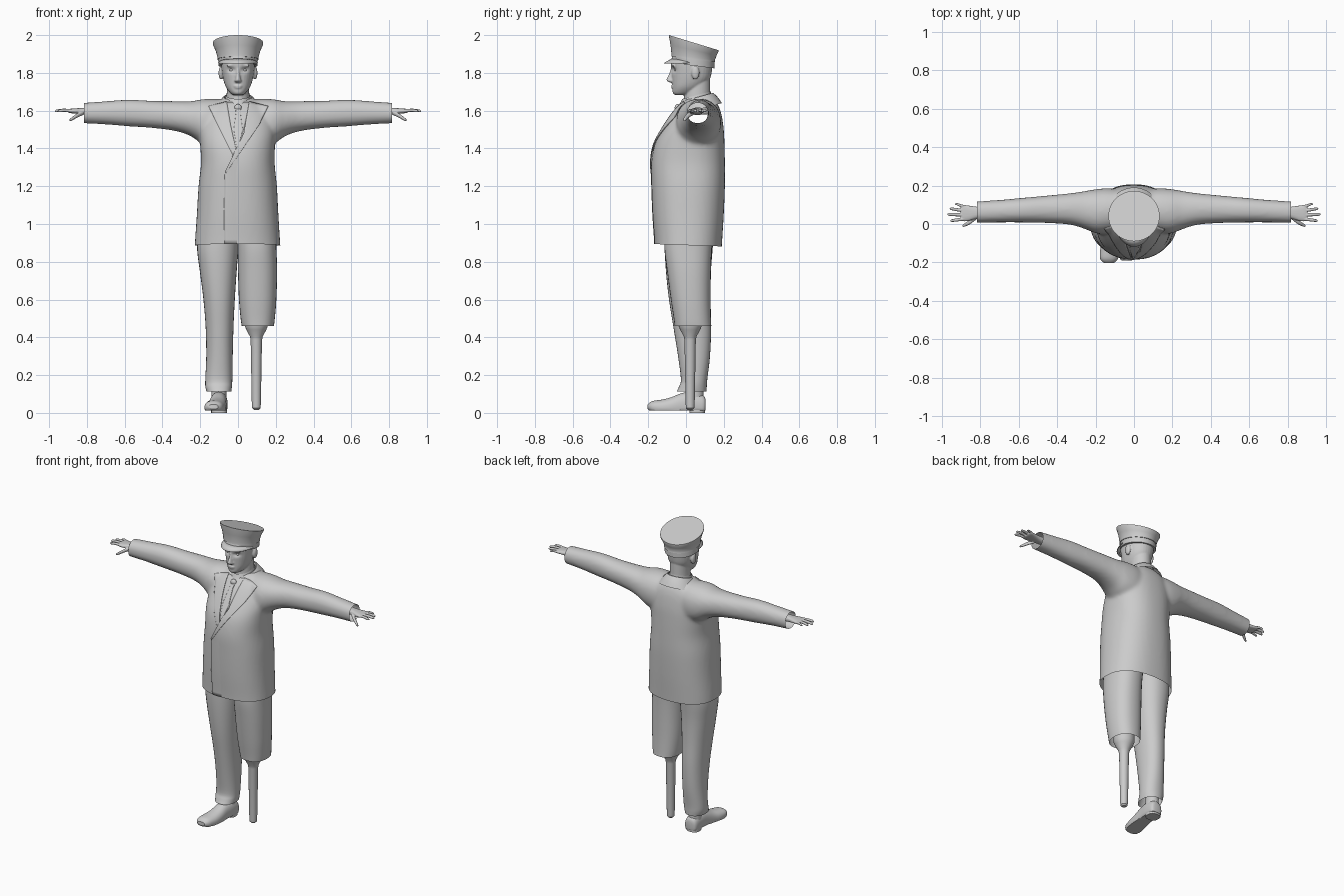
import bpy, bmesh, math
from mathutils import Vector
from mathutils.bvhtree import BVHTree


def finish(name, bm, angle=40):
    me = bpy.data.meshes.new(name)
    bm.to_mesh(me)
    bm.free()
    me.shade_smooth()
    me.set_sharp_from_angle(angle=math.radians(angle))
    ob = bpy.data.objects.new(name, me)
    bpy.context.collection.objects.link(ob)
    return ob


def catmull(p, steps):
    out = []
    for i in range(len(p) - 1):
        a, b, c, d = p[max(i - 1, 0)], p[i], p[i + 1], p[min(i + 2, len(p) - 1)]
        for k in range(steps):
            t = k / steps
            out.append([0.5 * (2 * w + (y - x) * t + (2 * x - 5 * w + 4 * y - z) * t * t
                               + (3 * w - x - 3 * y + z) * t ** 3)
                        for x, w, y, z in zip(a, b, c, d)])
    return out + [list(p[-1])]


def loft(name, axis, secs, n=2.0, seg=32, steps=4, caps=(1, 1), floor=None, tilted=False, sx=1):
    """Sections are (position, a_min, a_max, b_min, b_max[, tilt]) along an axis."""
    bm = bmesh.new()
    rings = []
    for s in catmull(secs, steps):
        tilt = s[5] if tilted else 0
        ring = []
        for i in range(seg):
            c, q = math.cos(2 * math.pi * i / seg), math.sin(2 * math.pi * i / seg)
            e = 2 / n
            a = (s[1] + s[2]) / 2 + (s[2] - s[1]) / 2 * math.copysign(abs(c) ** e, c)
            b = (s[3] + s[4]) / 2 + (s[4] - s[3]) / 2 * math.copysign(abs(q) ** e, q)
            t = s[0] + tilt * q
            x, y, z = {'x': (t, a, b), 'y': (a, t, b), 'z': (a, b, t)}[axis]
            ring.append(bm.verts.new((x * sx, y, z if floor is None else max(z, floor))))
        rings.append(ring)
    for r0, r1 in zip(rings, rings[1:]):
        for i in range(seg):
            j = (i + 1) % seg
            bm.faces.new((r0[i], r0[j], r1[j], r1[i]))
    for use, ring in zip(caps, (rings[0], rings[-1])):
        if use:
            bm.faces.new(ring)
    bmesh.ops.recalc_face_normals(bm, faces=bm.faces)
    return finish(name, bm)


def ball(name, c, r):
    bm = bmesh.new()
    bmesh.ops.create_uvsphere(bm, u_segments=20, v_segments=12, radius=1)
    for v in bm.verts:
        v.co = Vector(c) + Vector([v.co[k] * r[k] for k in range(3)])
    return finish(name, bm)


def fuse(name, parts, voxel, smooth):
    """Merge overlapping closed parts into one smooth skin; returns a bmesh."""
    bm = bmesh.new()
    for p in parts:
        bm.from_mesh(p.data)
        bpy.data.objects.remove(p)
    ob = finish(name, bm)
    m = ob.modifiers.new("skin", 'REMESH')
    m.mode, m.voxel_size = 'VOXEL', voxel
    m = ob.modifiers.new("soften", 'SMOOTH')
    m.factor, m.iterations = 0.5, smooth
    out = bmesh.new()
    out.from_object(ob, bpy.context.evaluated_depsgraph_get())
    bpy.data.objects.remove(ob)
    return out


# Jacket: torso and two sleeves fused, then cut open at hem and cuffs
torso = loft("torso", 'z', [
    (.85, -.23, .227, -.165, .188), (.92, -.227, .222, -.168, .192), (1.05, -.218, .214, -.177, .2),
    (1.2, -.209, .206, -.183, .206), (1.32, -.196, .194, -.184, .206), (1.42, -.2, .196, -.166, .204),
    (1.5, -.2, .2, -.126, .2), (1.58, -.18, .18, -.075, .188), (1.63, -.14, .14, -.035, .17),
    (1.665, -.08, .08, 0, .145)], n=2.35, seg=48)
sleeve = [(.02, -.02, .17, 1.42, 1.655), (.12, -.045, .185, 1.41, 1.662), (.19, -.05, .182, 1.425, 1.66),
          (.25, -.028, .172, 1.465, 1.65), (.33, -.004, .16, 1.492, 1.65), (.45, .005, .148, 1.508, 1.652),
          (.58, .008, .136, 1.517, 1.658), (.7, .008, .125, 1.527, 1.65), (.84, .006, .116, 1.534, 1.64)]
bm = fuse("jacket", [torso] + [loft("sleeve", 'x', sleeve, n=2.2, sx=s) for s in (1, -1)], .011, 8)
for co, no in (((0, 0, .888), (0, -.035, -1)), ((.815, 0, 0), (1, 0, 0)), ((-.815, 0, 0), (-1, 0, 0))):
    bmesh.ops.bisect_plane(bm, geom=bm.verts[:] + bm.edges[:] + bm.faces[:],
                           plane_co=co, plane_no=no, clear_outer=True)
tree = BVHTree.FromBMesh(bm)
finish("jacket", bm, 60)


def panel(name, left, right, off_l, off_r, rows=24, cols=10):
    """Cloth strip between two (x, z) lines, laid on the jacket front."""
    def at(line, t):
        u = t * (len(line) - 1)
        i = min(int(u), len(line) - 2)
        return Vector(line[i]).lerp(Vector(line[i + 1]), u - i)
    bm = bmesh.new()
    grid = []
    for r in range(rows + 1):
        row = []
        for c in range(cols + 1):
            k = c / cols
            p = at(left, r / rows).lerp(at(right, r / rows), k)
            hit = tree.ray_cast(Vector((p.x, -1, p.y)), Vector((0, 1, 0)))[0]
            y = hit.y if hit else .05
            row.append(bm.verts.new((p.x, y - off_l * (1 - k) - off_r * k, p.y)))
        grid.append(row)
    for a, b in zip(grid, grid[1:]):
        for c in range(cols):
            bm.faces.new((a[c], b[c], b[c + 1], a[c + 1]))
    ob = finish(name, bm)
    m = ob.modifiers.new("thickness", 'SOLIDIFY')
    m.thickness, m.offset = .004, -1


# Shirt front, tie, lapels and overlapping front edge
panel("shirt_front", [(-.07, 1.645), (-.01, 1.4)], [(.07, 1.645), (.0, 1.4)], .002, .002)
panel("tie", [(-.015, 1.625), (-.011, 1.59), (-.022, 1.5), (-.006, 1.4)],
      [(.017, 1.625), (.013, 1.59), (.024, 1.5), (.002, 1.4)], .006, .006)
ball("tie_knot", (0, -.045, 1.615), (.02, .015, .02))
panel("lapel_right", [(-.155, 1.625), (-.125, 1.56), (-.025, 1.36)], [(-.06, 1.65), (-.04, 1.53), (-.008, 1.38)], .006, .007)
panel("lapel_left", [(.06, 1.65), (.03, 1.48), (-.07, 1.275)], [(.16, 1.625), (.115, 1.53), (-.066, 1.265)], .01, .008)
panel("front_overlap", [(-.008, 1.39), (-.07, 1.27), (-.074, 1.08), (-.072, .894)],
      [(.03, 1.39), (.05, 1.27), (.06, 1.08), (.06, .894)], .006, -.006)

# Jacket collar and shirt collar
loft("jacket_collar", 'z', [(1.61, -.125, .125, -.03, .19, .03), (1.645, -.1, .1, -.025, .168, .026),
                            (1.672, -.076, .076, -.018, .142, .022), (1.66, -.068, .068, -.012, .134, .022)],
     caps=(0, 0), tilted=True)
loft("shirt_collar", 'z', [(1.62, -.074, .074, -.05, .135, .01), (1.66, -.068, .068, -.03, .134, .018),
                           (1.682, -.064, .064, -.02, .132, .02)], caps=(0, 0), tilted=True)

# Head: skull, neck, nose, ears, brows and lips fused, then eye sockets pressed in
head = [loft("skull", 'z', [
    (1.683, -.024, .024, -.058, .0), (1.695, -.042, .042, -.07, .05), (1.725, -.064, .064, -.072, .09),
    (1.765, -.078, .078, -.074, .125), (1.81, -.086, .086, -.077, .137), (1.86, -.09, .09, -.08, .14),
    (1.91, -.085, .085, -.065, .13)], n=2.15),
    loft("neck", 'z', [(1.58, -.066, .066, -.012, .13), (1.68, -.06, .06, -.01, .128), (1.79, -.06, .06, -.0, .128)]),
    loft("nose", 'z', [(1.748, -.012, .012, -.083, -.05), (1.757, -.019, .019, -.101, -.05),
                       (1.768, -.015, .015, -.103, -.05), (1.795, -.01, .01, -.09, -.05),
                       (1.825, -.009, .009, -.08, -.05)], seg=16),
    ball("upper_lip", (0, -.07, 1.731), (.023, .009, .006)),
    ball("lower_lip", (0, -.069, 1.722), (.02, .009, .006))]
for s in (1, -1):
    head += [ball("ear", (.09 * s, .05, 1.8), (.013, .021, .036)),
             ball("brow", (.035 * s, -.067, 1.838), (.026, .009, .007))]
bm = fuse("head", head, .0045, 3)
for v in bm.verts:
    if v.co.y < 0:
        d = math.hypot((abs(v.co.x) - .034) / .02, (v.co.z - 1.816) / .014)
        v.co.y += .012 * math.exp(-d * d)
finish("head", bm, 70)
for s in (1, -1):
    ball("eye", (.034 * s, -.05, 1.815), (.013, .012, .010))

# Cap: band, flared crown with backward-sloping top, peak
loft("cap_band", 'z', [(1.838, -.104, .104, -.07, .15, -.014), (1.885, -.105, .105, -.074, .15, -.014)],
     n=2, seg=48, steps=1, tilted=True)
loft("cap_crown", 'z', [(1.872, -.109, .109, -.078, .155, -.015), (1.884, -.109, .109, -.077, .153, -.016),
                        (1.92, -.119, .119, -.082, .162, -.028), (1.952, -.133, .133, -.09, .172, -.04),
                        (1.96, -.133, .133, -.09, .172, -.04)],
     seg=48, steps=1, tilted=True)
bm = bmesh.new()
prev = None
for i in range(25):
    t = math.pi * (1.05 + .9 * i / 24)
    c, q = math.cos(t), math.sin(t)
    w = math.sin(math.pi * i / 24) ** .7
    row = [bm.verts.new(((.106 + .012 * w * k) * c, .04 + (.112 + .046 * w * k) * q,
                         1.852 - .026 * q - .026 * w * k)) for k in (0, .5, 1)]
    if prev:
        for k in range(2):
            bm.faces.new((prev[k], prev[k + 1], row[k + 1], row[k]))
    prev = row
m = finish("cap_peak", bm).modifiers.new("thickness", 'SOLIDIFY')
m.thickness = .004

# Hands: palm, four fingers and thumb, mirrored to both arms
for side, s in (("left", 1), ("right", -1)):
    parts = [loft("palm", 'x', [(.77, .035, .088, 1.575, 1.618), (.82, .028, .09, 1.58, 1.615),
                                (.86, .016, .096, 1.584, 1.612), (.888, .014, .1, 1.587, 1.61),
                                (.9, .022, .095, 1.591, 1.607)], n=2.5, seg=20, sx=s)]
    for y0, x1, y1, r in ((.09, .93, .103, .0075), (.069, .958, .079, .0085),
                          (.047, .97, .05, .009), (.026, .955, .018, .0085)):
        parts.append(loft("finger", 'x', [
            (x, y - q, y + q, z - q, z + q) for x, y, z, q in (
                (.875, y0, 1.599, r), ((.875 + x1) / 2, (y0 + y1) / 2, 1.602, r),
                (x1 - .01, y1, 1.599, r * .85), (x1, y1, 1.597, r * .4))], seg=12, sx=s))
    parts.append(loft("thumb", 'x', [(x, y - r, y + r, z - r, z + r) for x, y, z, r in (
        (.815, .04, 1.592, .013), (.85, .012, 1.575, .012), (.88, -.005, 1.556, .009),
        (.892, -.01, 1.549, .005))], seg=12, sx=s))
    finish(side + "_hand", fuse("hand", parts, .003, 2), 70)

# Trouser legs
loft("trouser_leg_right", 'z', [
    (1.0, -.205, .01, -.11, .15), (.88, -.217, .003, -.113, .142), (.75, -.202, -.007, -.106, .132),
    (.6, -.183, -.017, -.09, .13), (.45, -.171, -.024, -.066, .133), (.3, -.168, -.028, -.042, .127),
    (.18, -.173, -.03, -.027, .113), (.14, -.173, -.032, -.037, .11), (.112, -.166, -.036, -.05, .108)],
    n=2.2, caps=(1, 0))
loft("trouser_leg_left", 'z', [
    (1.0, -.01, .2, -.11, .15), (.88, -.003, .203, -.115, .138), (.75, .0, .207, -.1, .132),
    (.6, .005, .203, -.08, .13), (.5, .014, .195, -.065, .132), (.46, .02, .19, -.06, .134)],
    n=2.3, caps=(1, 0))

# Wooden peg: tapered socket and rounded shaft
loft("wooden_peg", 'z', [(z, .097 - r, .097 + r, .022 - r, .022 + r) for z, r in (
    (.53, .066), (.465, .063), (.44, .053), (.405, .034), (.385, .03), (.05, .024), (.025, .022), (.016, .013))],
    seg=24, steps=1)

# Shoe with flat sole, heel and ankle
loft("shoe", 'y', [
    (.104, -.115, -.075, .02, .07), (.092, -.138, -.058, -.015, .092), (.04, -.145, -.055, -.02, .11),
    (-.02, -.15, -.06, -.02, .105), (-.08, -.162, -.062, -.02, .082), (-.13, -.175, -.068, -.015, .07),
    (-.18, -.176, -.083, -.0, .062), (-.203, -.155, -.105, .02, .045)], n=2.3, floor=.012)
loft("shoe_heel", 'z', [(0, -.142, -.058, .018, .1), (.025, -.142, -.058, .018, .1)], n=2.6, steps=1)
loft("ankle", 'z', [(.06, -.142, -.06, -.01, .095), (.1, -.14, -.062, .005, .092), (.16, -.14, -.062, .01, .092)])
